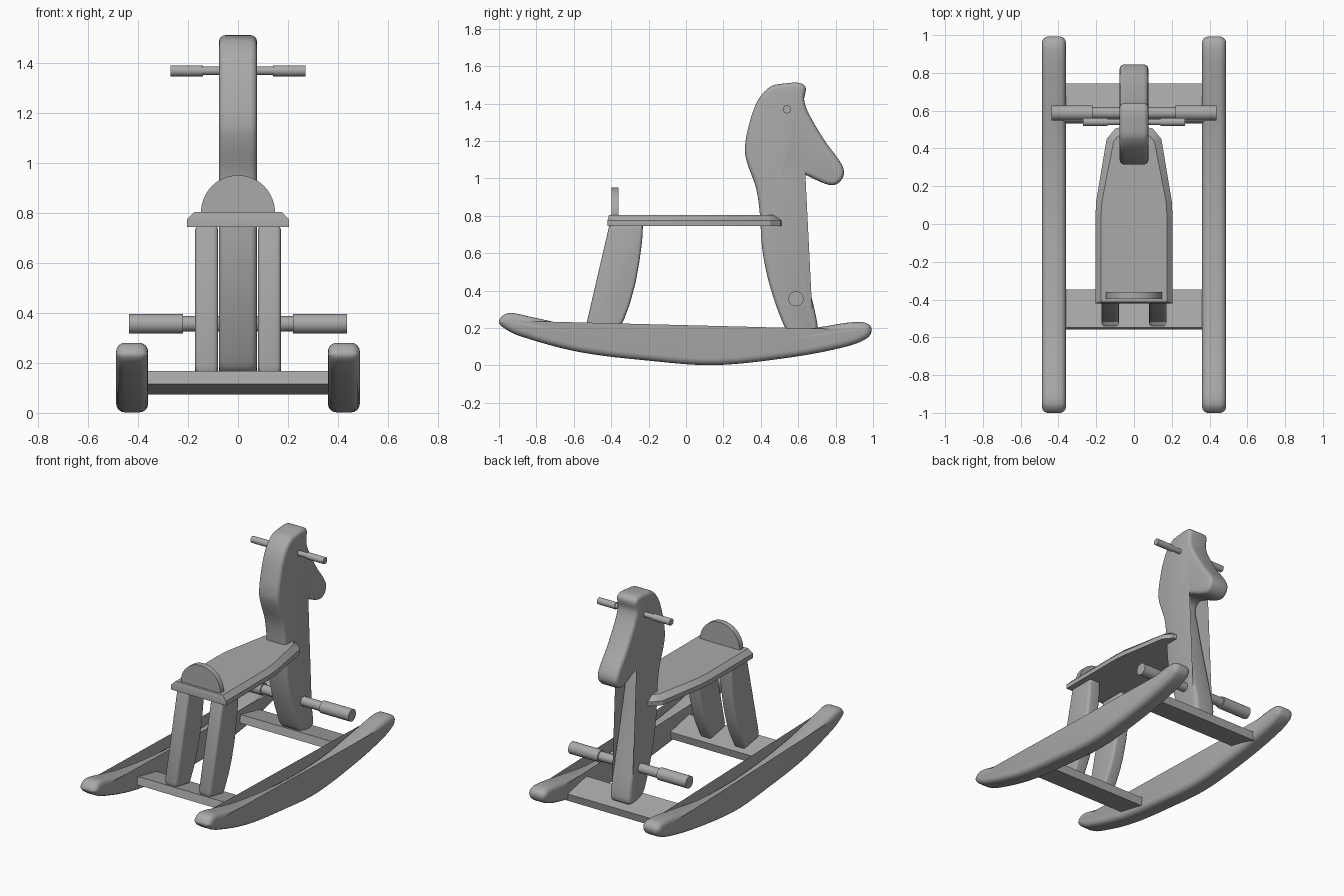
import bpy, bmesh, math
from mathutils import Vector, Matrix
from mathutils.geometry import interpolate_bezier

if "Cube" in bpy.data.objects:
    bpy.data.objects.remove(bpy.data.objects["Cube"])

wood = bpy.data.materials.new("plain grey wood")
wood.use_nodes = True
GREY = (0.4, 0.4, 0.4, 1)
wood.diffuse_color = GREY
wood.node_tree.nodes["Principled BSDF"].inputs["Base Color"].default_value = GREY


def finish(name, bm, angle=35):
    bmesh.ops.recalc_face_normals(bm, faces=bm.faces[:])
    mesh = bpy.data.meshes.new(name)
    bm.to_mesh(mesh)
    bm.free()
    mesh.materials.append(wood)
    obj = bpy.data.objects.new(name, mesh)
    bpy.context.collection.objects.link(obj)
    bpy.ops.object.select_all(action='DESELECT')
    obj.select_set(True)
    bpy.context.view_layer.objects.active = obj
    bpy.ops.object.shade_smooth_by_angle(angle=math.radians(angle))
    return obj


def smooth_loop(points, steps=6):
    """Closed soft curve through the given points."""
    p = [Vector((a, b, 0)) for a, b in points]
    n = len(p)
    tangent = [(p[(i + 1) % n] - p[i - 1]).normalized() for i in range(n)]
    out = []
    for i in range(n):
        j = (i + 1) % n
        reach = (p[j] - p[i]).length / 3
        seg = interpolate_bezier(p[i], p[i] + tangent[i] * reach,
                                 p[j] - tangent[j] * reach, p[j], steps + 1)
        out += [(v.x, v.y) for v in seg[:-1]]
    return out


def board(name, profile, x, width, bevel):
    """Side profile (y, z) cut from a board of the given width, edges rounded."""
    bm = bmesh.new()
    cap = bm.faces.new([bm.verts.new((x - width / 2, y, z)) for y, z in profile])
    side = bmesh.ops.extrude_face_region(bm, geom=[cap])["geom"]
    bmesh.ops.translate(bm, vec=(width, 0, 0),
                        verts=[g for g in side if isinstance(g, bmesh.types.BMVert)])
    if bevel:
        rim = [e for e in bm.edges if abs(e.verts[0].co.x - e.verts[1].co.x) < 1e-5]
        bmesh.ops.bevel(bm, geom=rim, offset=bevel, segments=4, profile=0.5,
                        affect='EDGES', clamp_overlap=False)
    return finish(name, bm)


def peg(name, x0, x1, y, z, radius):
    bm = bmesh.new()
    bmesh.ops.create_cone(bm, cap_ends=True, segments=32, radius1=radius,
                          radius2=radius, depth=abs(x1 - x0))
    bmesh.ops.transform(bm, verts=bm.verts[:], matrix=Matrix.Translation(
        ((x0 + x1) / 2, y, z)) @ Matrix.Rotation(math.pi / 2, 4, 'Y'))
    finish(name, bm)


# Rockers and rear legs, one of each per side
rocker = smooth_loop([
    (-1, .24), (-.95, .28), (-.83, .26), (-.57, .205), (-.25, .165), (.07, .147),
    (.4, .158), (.72, .206), (.93, .233), (.99, .205), (.97, .147), (.82, .092),
    (.5, .035), (.14, .002), (-.19, .025), (-.57, .072), (-.89, .158), (-.98, .205)])
leg = [(-.41, .75), (-.23, .75), (-.235, .66), (-.25, .55), (-.27, .44),
       (-.3, .33), (-.33, .25), (-.37, .17), (-.39, .135), (-.53, .16), (-.54, .19)]
for side, label in ((1, "left"), (-1, "right")):
    board(label + "_rocker", rocker, side * .424, .128, .035)
    board(label + "_rear_leg", leg, side * .126, .092, .018)

# Cross planks, tilted
for label, y in (("rear", -.453), ("front", .637)):
    bm = bmesh.new()
    bmesh.ops.create_cube(bm, size=1)
    bmesh.ops.scale(bm, verts=bm.verts[:], vec=(.76, .205, .053))
    bmesh.ops.transform(bm, verts=bm.verts[:], matrix=Matrix.Translation(
        (0, y, .12)) @ Matrix.Rotation(math.radians(-12), 4, 'X'))
    finish(label + "_cross_plank", bm)

# Head, neck and front post in one board
head = smooth_loop([
    (.45, 1.49), (.53, 1.508), (.61, 1.51), (.64, 1.485), (.632, 1.42), (.655, 1.35),
    (.743, 1.2), (.834, 1.072), (.842, 1.013), (.8, .967), (.743, .972), (.636, 1.02),
    (.567, 1.04), (.53, 1.005), (.546, .91), (.61, .62), (.663, .4), (.705, .2),
    (.69, .145), (.57, .16), (.53, .2), (.45, .42), (.408, .62), (.394, .82),
    (.374, .95), (.328, 1.08), (.315, 1.15), (.33, 1.26), (.38, 1.41)])
board("head_and_post", head, 0, .152, .025)

# Seat with chamfered sides and nose: stacked rings
outer = [(.205, -.42), (.205, .03), (.2, .12), (.145, .45), (.1, .505), (.06, .515)]
inner = [(.175, -.412), (.175, .03), (.17, .12), (.108, .435), (.085, .465), (.05, .475)]
bm = bmesh.new()
rings = []
for half, z in ((outer, .745), (outer, .775), (inner, .805)):
    loop = half + [(-x, y) for x, y in reversed(half)]
    rings.append([bm.verts.new((x, y, z)) for x, y in loop])
for low, high in zip(rings, rings[1:]):
    for i in range(len(low)):
        bm.faces.new((low[i - 1], low[i], high[i], high[i - 1]))
bm.faces.new(rings[0])
bm.faces.new(rings[-1])
finish("seat", bm, 25)

# Half-round backrest
bm = bmesh.new()
arc = [(.148 * math.cos(math.pi * i / 32), .803 + .149 * math.sin(math.pi * i / 32))
       for i in range(33)]
front = bm.faces.new([bm.verts.new((x, -.397, z)) for x, z in arc])
back = bmesh.ops.extrude_face_region(bm, geom=[front])["geom"]
bmesh.ops.translate(bm, vec=(0, .037, 0),
                    verts=[g for g in back if isinstance(g, bmesh.types.BMVert)])
finish("backrest", bm)

# Handle and foot pegs: thin shaft with thicker grips
for label, y, z, step, end, thin, thick in (
        ("handle", .54, 1.37, .14, .27, .017, .022),
        ("foot_peg", .588, .357, .22, .437, .031, .04)):
    peg(label + "_shaft", -step, step, y, z, thin)
    peg(label + "_left_grip", step, end, y, z, thick)
    peg(label + "_right_grip", -step, -end, y, z, thick)
